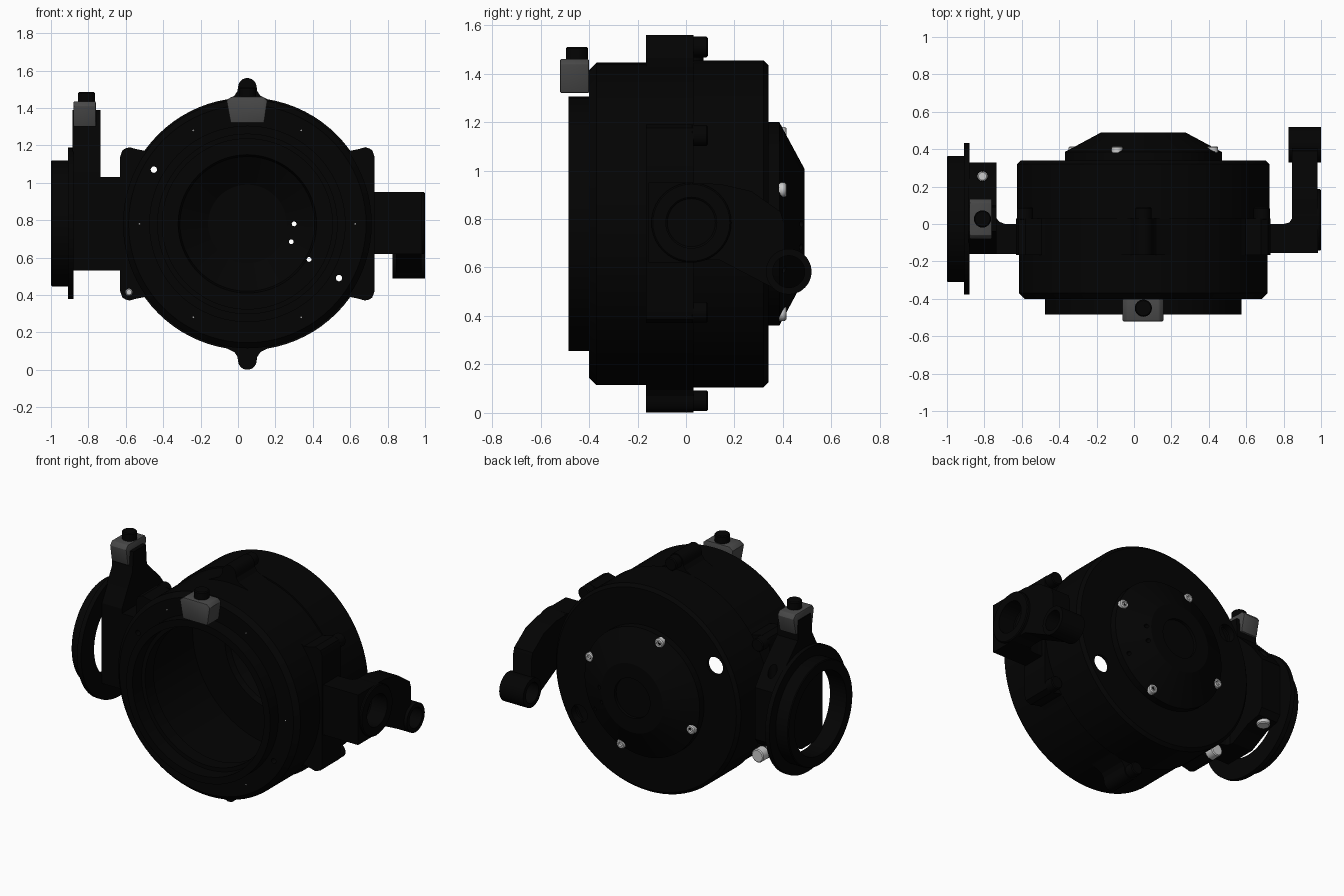
import bpy, bmesh
from math import sin, cos, pi, radians
from mathutils import Vector

if "Cube" in bpy.data.objects:
    bpy.data.objects.remove(bpy.data.objects["Cube"])

CX, CZ = 0.05, 0.78            # axis of the round body (runs along y)


def material(name, v):
    m = bpy.data.materials.new(name)
    m.diffuse_color = (v, v, v, 1)
    m.use_nodes = True
    m.node_tree.nodes["Principled BSDF"].inputs["Base Color"].default_value = m.diffuse_color
    return m


BLACK, GREY, STEEL = material("black", 0.001), material("grey", 0.065), material("steel", 0.6)


def finish(name, bm, mat):
    bmesh.ops.recalc_face_normals(bm, faces=bm.faces)
    me = bpy.data.meshes.new(name)
    bm.to_mesh(me)
    bm.free()
    ob = bpy.data.objects.new(name, me)
    bpy.context.collection.objects.link(ob)
    me.materials.append(mat)
    return ob


def select(ob):
    bpy.ops.object.select_all(action='DESELECT')
    ob.select_set(True)
    bpy.context.view_layer.objects.active = ob


def place(axis, a, b, t):
    """2D point (a, b) at depth t along an axis: x->(y,z), y->(x,z), z->(x,y)."""
    return Vector({'x': (t, a, b), 'y': (a, t, b), 'z': (a, b, t)}[axis])


def lathe(name, profile, axis, ca, cb, mat=BLACK, n=72, closed=False):
    """Spin (radius, depth) points around an axis; closed joins last to first."""
    bm = bmesh.new()
    rings = []
    for r, t in profile:
        if r == 0:
            rings.append([bm.verts.new(place(axis, ca, cb, t))] * n)
        else:
            rings.append([bm.verts.new(place(axis, ca + r * cos(2 * pi * i / n),
                                             cb + r * sin(2 * pi * i / n), t)) for i in range(n)])
    pairs = list(zip(rings, rings[1:])) + ([(rings[-1], rings[0])] if closed else [])
    for p, q in pairs:
        for i in range(n):
            j = (i + 1) % n
            vs = list(dict.fromkeys((p[i], p[j], q[j], q[i])))
            bm.faces.new(vs)
    return finish(name, bm, mat)


def rod(name, axis, ca, cb, r, t0, t1, mat=BLACK, n=24, c=0.006):
    c = min(c, r / 3)
    return lathe(name, [(0, t0), (r - c, t0), (r, t0 + c), (r, t1 - c), (r - c, t1), (0, t1)],
                 axis, ca, cb, mat, n)


def tube(name, axis, ca, cb, ro, ri, t0, t1, n=48):
    return lathe(name, [(ro, t0), (ro, t1), (ri, t1), (ri, t0)], axis, ca, cb, BLACK, n, True)


def prism(name, axis, pts, t0, t1, mat=BLACK, bevel=0.0):
    bm = bmesh.new()
    lo = [bm.verts.new(place(axis, a, b, t0)) for a, b in pts]
    hi = [bm.verts.new(place(axis, a, b, t1)) for a, b in pts]
    bm.faces.new(lo)
    bm.faces.new(hi)
    for i in range(len(pts)):
        j = (i + 1) % len(pts)
        bm.faces.new((lo[i], lo[j], hi[j], hi[i]))
    if bevel:
        bmesh.ops.recalc_face_normals(bm, faces=bm.faces)
        bmesh.ops.bevel(bm, geom=bm.edges[:], offset=bevel, segments=2, profile=0.5, affect='EDGES')
    return finish(name, bm, mat)


def cut(ob, cutter):
    m = ob.modifiers.new("cut", 'BOOLEAN')
    m.operation, m.solver, m.object = 'DIFFERENCE', 'EXACT', cutter
    select(ob)
    bpy.ops.object.modifier_apply(modifier=m.name)
    bpy.data.objects.remove(cutter, do_unlink=True)


# Hollow body shell with back dome and open front collar
body = lathe("housing_body", [
    (0, .47), (.13, .47), (.13, .49), (.225, .49), (.42, .385), (.42, .34), (.655, .34),
    (.675, .32), (.675, .03), (.665, .03), (.665, -.37), (.635, -.40), (.525, -.40),
    (.525, -.485), (.48, -.485), (.48, -.39), (.455, -.39), (.455, -.30), (.605, -.30),
    (.605, .32), (.37, .32), (.36, .36), (.21, .455), (0, .455)],
    'y', CX, CZ, n=80)

# Through holes: two ports in the back plate, their pilot holes in front, dome pin holes
for x, z in ((-.45, 1.07), (.54, .49)):
    cut(body, rod("cutter", 'y', x, z, .017, -.45, -.2, n=16))
    cut(body, rod("cutter", 'y', x, z, .058, .29, .39, n=24))
for x, z in ((.30, .78), (.285, .685), (.38, .59)):
    cut(body, rod("cutter", 'y', x, z, .013, .3, .6, n=12))

# Side flange pieces with corner ears
quad = [(.68, .36), (.667, .395), (.63, .41), (.595, .40), (.545, .39), (.50, .43), (.45, .485)]
outline = []
for sx, sz in ((1, 1), (-1, 1), (-1, -1), (1, -1)):
    q = quad if sx * sz > 0 else quad[::-1]
    outline += [(CX + sx * a, CZ + sz * b) for a, b in q]
flange = prism("side_flange", 'y', outline, -.165, .03)
cut(flange, rod("cutter", 'y', CX, CZ, .63, -.6, .6, n=80))

# Top and bottom lobes
half = [(.19, .63), (.11, .665), (.07, .685), (.053, .71)]
arc = [(.05 * cos(radians(a)), .73 + .05 * sin(radians(a))) for a in range(0, 181, 20)]
for s, name in ((1, "top_lobe"), (-1, "bottom_lobe")):
    pts = half + arc + [(-a, b) for a, b in half[::-1]]
    prism(name, 'y', [(CX + a, CZ + s * b) for a, b in pts], -.165, .03)

# Flange bolts, the lower left one in bare steel
for sz in (1, -1):
    rod("lobe_bolt", 'y', CX, CZ + sz * .73, .043, .02, .09)
    for sx in (1, -1):
        bare = sx < 0 and sz < 0
        rod("flange_bolt", 'y', CX + sx * .633, CZ + sz * .365, .043, .02, .09,
            STEEL if bare else BLACK)
rod("bolt_tip", 'y', CX - .633, CZ - .365, .02, -.17, -.1, STEEL)

# Steel screws on the dome rim
for a, b in ((-.14, .37), (.37, .14), (.14, -.37), (-.37, -.14)):
    lathe("dome_screw", [(0, .383), (.03, .383), (.03, .408), (.024, .415), (.014, .415),
                         (.014, .40), (0, .40)], 'y', CX + a, CZ + b, STEEL, 20)

# Small screws around the front face
for i in range(6):
    a = i * pi / 3
    rod("front_screw", 'y', CX + .577 * cos(a), CZ + .577 * sin(a), .006, -.401, -.38, STEEL, 10)

# Left bracket: mount block, upright plate and post, sunken pin
prism("left_mount", 'z', [(-.75, -.16), (-.59, -.16), (-.59, 0), (-.69, 0), (-.72, .012),
                          (-.75, .05)], .53, 1.03)
plate = prism("left_plate", 'x', [(-.16, .53), (.06, .53), (.20, .60), (.30, .62), (.33, .66),
                                  (.33, 1.00), (.24, 1.12), (.10, 1.26), (.09, 1.39),
                                  (-.04, 1.39), (-.05, 1.26), (-.16, 1.06)], -.885, -.735)
cut(plate, rod("cutter", 'z', -.81, .255, .028, .95, 1.3, n=20))
rod("plate_pin", 'z', -.81, .255, .027, .70, .97, STEEL, 20)
rod("plate_pin_head", 'z', -.81, .255, .042, .59, .72, STEEL, 20)

# Left ring port
lathe("left_ring", [(.337, -.995), (.332, -1.0), (.27, -1.0), (.27, -.88), (.405, -.88),
                    (.405, -.91), (.337, -.91)], 'x', .027, CZ + .003, n=72, closed=True)

# Grey clamps with black knobs
prism("front_clamp", 'y', [(-.04, 1.32), (.14, 1.32), (.158, 1.44), (.135, 1.46),
                           (-.035, 1.46), (-.062, 1.44)], -.52, -.40, GREY, .006)
rod("front_knob", 'z', CX, -.45, .046, 1.44, 1.51)
prism("left_clamp", 'x', [(-.06, 1.30), (.11, 1.30), (.135, 1.41), (.115, 1.435),
                          (-.06, 1.435), (-.08, 1.41)], -.88, -.76, GREY, .006)
rod("left_knob", 'z', -.81, .027, .046, 1.42, 1.485)

# Right arm: mount block, bored boss, link and cross tube
by, bz = .022, .785
mount = prism("right_mount", 'z', [(.69, -.155), (.985, -.155), (.985, .02), (.845, .03),
                                   (.83, .008), (.80, 0), (.69, 0)], .62, .95)
link = prism("right_link", 'x', [(0, .948), (.14, .945), (.27, .915), (.39, .83), (.405, .78),
                                 (.405, .66), (.42, .62), (.37, .51), (.14, .63), (0, .63)],
             .845, .98)
boss = rod("right_boss", 'x', by, bz, .165, .845, 1.0, n=40)
for part in (mount, link, boss):
    cut(part, rod("cutter", 'x', by, bz, .105, .88, 1.1, n=40))
cut(link, rod("cutter", 'x', .42, .585, .075, .8, 1.1, n=40))
tube("cross_tube", 'x', .424, .583, .094, .066, .825, 1.0)

# Smooth round surfaces, keep edges crisp
for ob in list(bpy.context.scene.objects):
    select(ob)
    bpy.ops.object.shade_smooth_by_angle(angle=radians(25))
